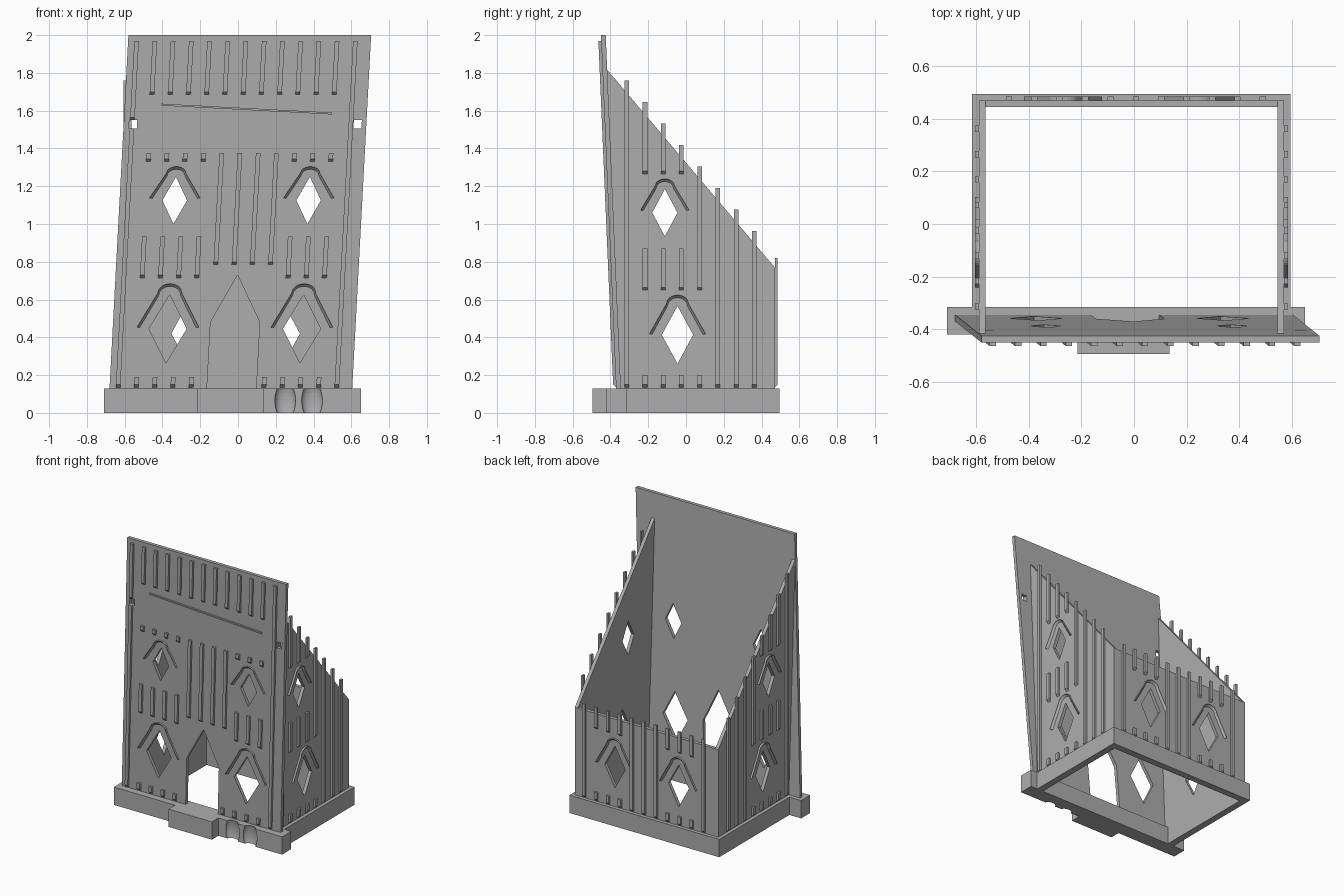
import bpy, bmesh, math
from mathutils import Vector

cube = bpy.data.objects.get("Cube")
if cube:
    bpy.data.objects.remove(cube, do_unlink=True)

stone = bpy.data.materials.new("stone_grey")
stone.use_nodes = True
GREY = (0.42, 0.42, 0.42, 1)
stone.diffuse_color = GREY
stone.node_tree.nodes["Principled BSDF"].inputs["Base Color"].default_value = GREY

THICK, RELIEF, PITCH, FLOOR = 0.025, 0.015, 0.0965, 0.13


# Wall frames: (along, height, outward) to world
def facade(u, z, d):
    return Vector((u + 0.0535 * (z - 1.07), -0.37 - 0.0428 * (z - FLOOR) - d, z))

def left_side(u, z, d):
    return Vector((0.57 + d, u, z))

def right_side(u, z, d):
    return Vector((-0.59 - d, u, z))

def back(u, z, d):
    return Vector((u, 0.47 + d, z))


def finish(name, bm, frame=None):
    if frame:
        for v in bm.verts:
            v.co = frame(*v.co)
    bmesh.ops.recalc_face_normals(bm, faces=bm.faces)
    mesh = bpy.data.meshes.new(name)
    bm.to_mesh(mesh)
    bm.free()
    mesh.materials.append(stone)
    obj = bpy.data.objects.new(name, mesh)
    bpy.context.collection.objects.link(obj)
    return obj


def slab(name, frame, outline, holes=(), depth=-THICK):
    """Outline with holes, filled and given thickness."""
    bm = bmesh.new()
    for loop in [outline, *holes]:
        vs = [bm.verts.new((u, z, 0)) for u, z in loop]
        for a, b in zip(vs, vs[1:] + vs[:1]):
            bm.edges.new((a, b))
    bmesh.ops.triangle_fill(bm, use_beauty=True, edges=bm.edges[:], normal=(0, 0, 1))
    bmesh.ops.dissolve_limit(bm, angle_limit=0.01, verts=[], edges=bm.edges[:])
    ext = bmesh.ops.extrude_face_region(bm, geom=bm.faces[:], use_keep_orig=True)
    for g in ext["geom"]:
        if isinstance(g, bmesh.types.BMVert):
            g.co.z = depth
    return finish(name, bm, frame)


def diamond(u, z, w, h):
    return [(u - w, z), (u, z - h), (u + w, z), (u, z + h)]

def rect(u0, z0, u1, z1):
    return [(u0, z0), (u1, z0), (u1, z1), (u0, z1)]


def bars(name, frame, spans, width=0.024):
    """Raised strips with a sloped foot."""
    bm = bmesh.new()
    for u, z0, z1 in spans:
        prof = [(z0, 0), (z0 + 0.015, RELIEF), (z1, RELIEF), (z1, 0)]
        ends = [[bm.verts.new((u + s * width / 2, z, d)) for z, d in prof] for s in (-1, 1)]
        bm.faces.new(ends[0])
        bm.faces.new(ends[1])
        for i in range(4):
            j = (i + 1) % 4
            bm.faces.new((ends[0][i], ends[0][j], ends[1][j], ends[1][i]))
    return finish(name, bm, frame)


def hood(name, frame, u, z, w, h):
    """Wedge-shaped moulding arched over a window."""
    bm = bmesh.new()
    steps = 8
    path = [(-1, 0), (-0.4, 0.76)]
    path += [(0.4 * math.sin(a), 0.76 + 0.24 * math.cos(a))
             for a in (math.radians(-60 + 120 * i / steps) for i in range(steps + 1))]
    path += [(0.4, 0.76), (1, 0)]
    rows = []
    for px, pz in path:
        pu, pv = u + px * w, z + pz * h
        n = Vector((px * 0.9, 0.25 + pz * 0.75)).normalized() * 0.014
        rows.append([bm.verts.new(c) for c in (
            (pu, pv, 0), (pu + n.x, pv + n.y, RELIEF), (pu + n.x, pv + n.y, 0))])
    for a, b in zip(rows, rows[1:]):
        for i in range(3):
            j = (i + 1) % 3
            bm.faces.new((a[i], a[j], b[j], b[i]))
    bm.faces.new(rows[0])
    bm.faces.new(rows[-1])
    return finish(name, bm, frame)


def box(name, x0, x1, y0, y1):
    return slab(name, lambda u, v, d: Vector((u, v, d)), rect(x0, y0, x1, y1), depth=FLOOR)


# Base plinth
box("base_left", 0.545, 0.595, -0.32, 0.495)
box("base_right", -0.615, -0.565, -0.32, 0.495)
box("base_back", -0.565, 0.545, 0.445, 0.495)
front_bar = box("base_front", -0.71, 0.65, -0.42, -0.315)
box("door_step", -0.215, 0.135, -0.495, -0.42)

# Two scooped hollows in the front bar
for i, x in enumerate((0.25, 0.392)):
    bm = bmesh.new()
    bmesh.ops.create_uvsphere(bm, u_segments=24, v_segments=16, radius=1)
    for v in bm.verts:
        v.co = Vector((x + v.co.x * 0.055, -0.42 + v.co.y * 0.035, 0.065 + v.co.z * 0.1))
    cutter = finish(f"scoop_cutter_{i + 1}", bm)
    cutter.hide_render = True
    cutter.hide_set(True)
    cutter.display_type = 'WIRE'
    mod = front_bar.modifiers.new("scoop", 'BOOLEAN')
    mod.operation = 'DIFFERENCE'
    mod.object = cutter
    mod.solver = 'EXACT'
bpy.context.view_layer.update()
cut_mesh = bpy.data.meshes.new_from_object(front_bar.evaluated_get(bpy.context.evaluated_depsgraph_get()))
front_bar.modifiers.clear()
front_bar.data = cut_mesh
for obj in [o for o in bpy.data.objects if o.name.startswith("scoop_cutter")]:
    bpy.data.objects.remove(obj, do_unlink=True)

# Leaning front wall with pointed doorway
door = 0.016
wall = [(-0.63, FLOOR), (door - 0.13, FLOOR), (door - 0.13, 0.48), (door, 0.73),
        (door + 0.13, 0.48), (door + 0.13, FLOOR), (0.655, FLOOR), (0.655, 2), (-0.63, 2)]
windows = [diamond(u, z, w, h) for u in (-0.338, 0.371)
           for z, w, h in ((1.125, 0.065, 0.125), (0.445, 0.1, 0.18))]
pegs = [rect(u - 0.021, 1.505, u + 0.021, 1.55) for u in (-0.58, 0.609)]
slab("front_wall", facade, wall, windows + pegs)
for side, u in (("right", -0.338), ("left", 0.371)):
    hood(f"front_upper_hood_{side}", facade, u, 1.135, 0.12, 0.155)
    hood(f"front_lower_hood_{side}", facade, u, 0.45, 0.15, 0.22)

spans = []
for i in range(13):
    u = -0.585 + PITCH * i
    if i == 0:
        spans += [(u, 0.135, 1.505), (u, 1.55, 1.97)]
    elif i == 12:
        spans.append((u, 0.135, 1.97))
    else:
        spans.append((u, 1.685, 1.97))
        if 5 <= i <= 8:
            spans.append((u, 0.785, 1.375))
        else:
            spans += [(u, 1.33, 1.375), (u, 0.715, 0.935)]
        if not 5 <= i <= 7:
            spans.append((u, 0.135, 0.19))
bars("front_strips", facade, spans)

# Slanted ledge on the upper front
slab("front_ledge", facade, [(-0.435, 1.627), (0.47, 1.58), (0.47, 1.59), (-0.435, 1.637)], depth=0.012)


# Side walls with sloping tops
def slope(y):
    return 1.82 - (y + 0.42) * 1.05 / 0.89

spans = []
for i in range(8):
    y = 0.362 - PITCH * i
    top = slope(y) + 0.065
    if i < 3 or i == 7:
        spans.append((y, 0.135, top))
    else:
        spans.append((y, 0.135, 0.2))
        if i == 3:
            spans.append((y, 0.65, top))
        else:
            spans += [(y, 0.65, 0.87), (y, 1.265, top)]
side_wall = [(-0.35, FLOOR), (0.47, FLOOR), (0.47, slope(0.47)), (-0.42, 1.82)]
for side, frame in (("left", left_side), ("right", right_side)):
    slab(f"{side}_wall", frame, side_wall,
         [diamond(-0.112, 1.06, 0.067, 0.125), diamond(-0.045, 0.413, 0.083, 0.153)])
    bars(f"{side}_strips", frame, spans)
    hood(f"{side}_upper_hood", frame, -0.112, 1.07, 0.115, 0.155)
    hood(f"{side}_lower_hood", frame, -0.045, 0.415, 0.135, 0.195)

# Back wall
slab("back_wall", back, rect(-0.59, FLOOR, 0.57, slope(0.47)),
     [diamond(u, 0.42, 0.083, 0.153) for u in (-0.27, 0.245)])
for side, u in (("right", -0.27), ("left", 0.245)):
    hood(f"back_hood_{side}", back, u, 0.42, 0.135, 0.195)
spans = []
for i in range(11):
    x = -0.475 + PITCH * i
    if i in (1, 2, 3, 7, 8, 9):
        spans += [(x, 0.135, 0.2), (x, 0.66, 0.82)]
    else:
        spans.append((x, 0.135, 0.82))
bars("back_strips", back, spans)
